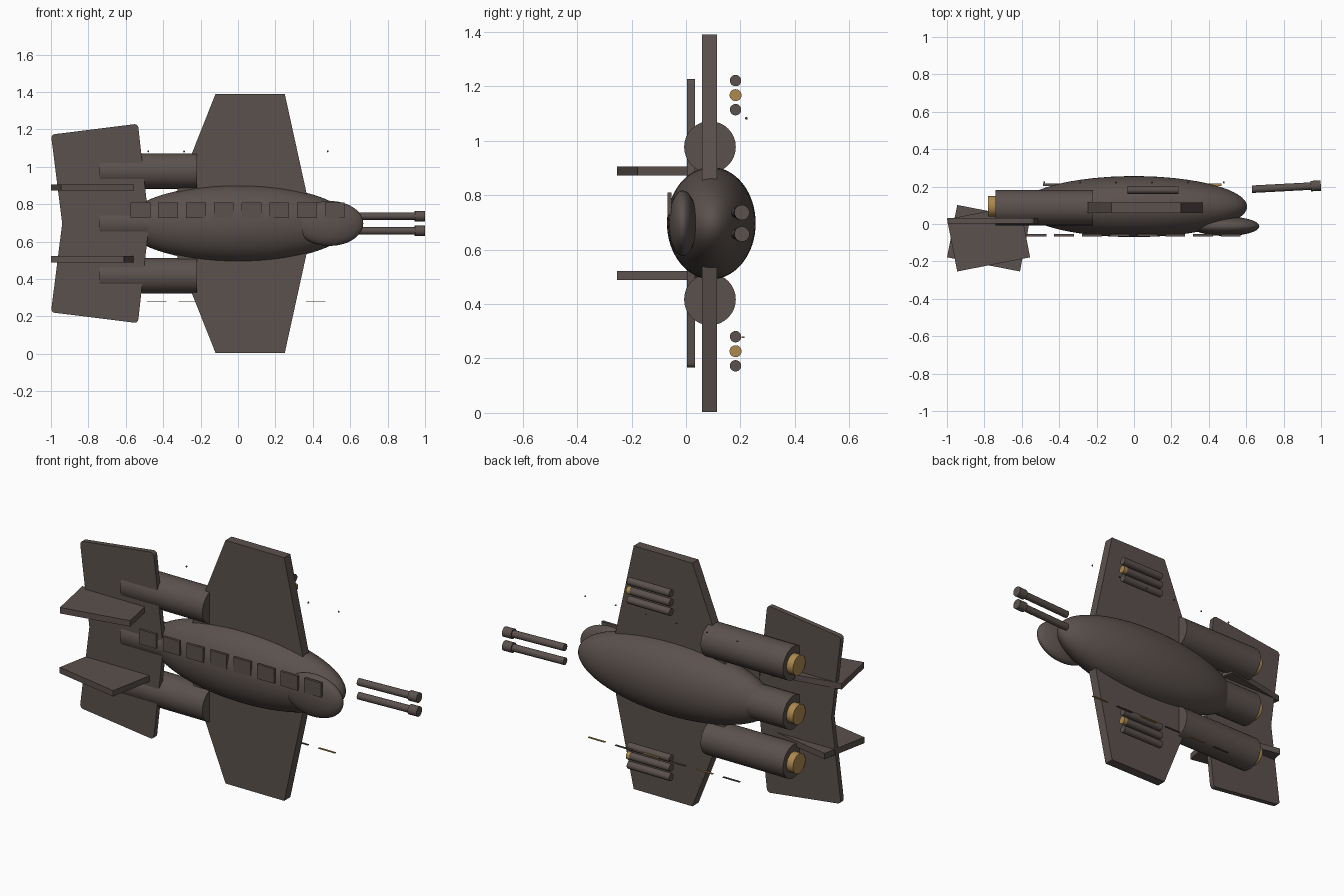
import bpy, bmesh, math
from mathutils import Matrix, Vector

if "Cube" in bpy.data.objects:
    bpy.data.objects.remove(bpy.data.objects["Cube"])


def material(name, rgb):
    m = bpy.data.materials.new(name)
    m.diffuse_color = (*rgb, 1)
    m.use_nodes = True
    m.node_tree.nodes["Principled BSDF"].inputs["Base Color"].default_value = m.diffuse_color
    return m


BROWN = material("dark brown metal", (0.105, 0.083, 0.075))
GOLD = material("brass", (0.42, 0.25, 0.08))


def finish(bm, name, mat, smooth=True):
    bmesh.ops.recalc_face_normals(bm, faces=bm.faces)
    me = bpy.data.meshes.new(name)
    bm.to_mesh(me)
    bm.free()
    me.materials.append(mat)
    ob = bpy.data.objects.new(name, me)
    bpy.context.collection.objects.link(ob)
    if smooth:
        bpy.ops.object.select_all(action='DESELECT')
        ob.select_set(True)
        bpy.context.view_layer.objects.active = ob
        bpy.ops.object.shade_smooth_by_angle(angle=math.radians(35))
    return ob


def box(name, loc, size, mat, rot_z=0):
    bm = bmesh.new()
    m = Matrix.Translation(loc) @ Matrix.Rotation(rot_z, 4, 'Z') @ Matrix.Diagonal((*size, 1))
    bmesh.ops.create_cube(bm, size=1, matrix=m)
    return finish(bm, name, mat, False)


def ellipsoid(name, loc, radii, mat, seg=48):
    bm = bmesh.new()
    m = Matrix.Translation(loc) @ Matrix.Diagonal((*radii, 1)) @ Matrix.Rotation(math.pi / 2, 4, 'Y')
    bmesh.ops.create_uvsphere(bm, u_segments=seg, v_segments=seg // 2, radius=1, matrix=m)
    return finish(bm, name, mat)


def rod(name, a, b, r, mat, seg=32):
    a, b = Vector(a), Vector(b)
    d = b - a
    bm = bmesh.new()
    m = Matrix.Translation((a + b) / 2) @ d.to_track_quat('Z', 'Y').to_matrix().to_4x4()
    bmesh.ops.create_cone(bm, cap_ends=True, segments=seg, radius1=r, radius2=r,
                          depth=d.length, matrix=m)
    return finish(bm, name, mat)


def plate(name, pts, y0, y1, mat, round_corners=0):
    """Outline in x, z extruded from y0 to y1."""
    bm = bmesh.new()
    f = bm.faces.new([bm.verts.new((x, y0, z)) for x, z in pts])
    if round_corners:
        corners = [v for v in bm.verts if abs(v.co.z - ZC) > 0.1]
        bmesh.ops.bevel(bm, geom=corners, offset=round_corners, segments=4,
                        profile=0.5, affect='VERTICES')
    ext = bmesh.ops.extrude_face_region(bm, geom=bm.faces[:])
    for v in ext["geom"]:
        if isinstance(v, bmesh.types.BMVert):
            v.co.y = y1
    return finish(bm, name, mat, False)


YC, ZC = 0.09, 0.697     # axis of the aircraft

# Fuselage and cockpit bulge
ellipsoid("fuselage", (0, YC + 0.003, ZC), (0.605, 0.163, 0.206), BROWN, 64)
ellipsoid("cockpit_canopy", (0.49, -0.012, ZC), (0.18, 0.052, 0.12), BROWN)

# Main wings and tail plates, mirrored about the axis
for side, s in (("upper", 1), ("lower", -1)):
    plate(side + "_wing", [(-0.395, ZC), (-0.12, ZC + s * 0.693),
                           (0.25, ZC + s * 0.693), (0.402, ZC)], 0.059, 0.114, BROWN)
    plate(side + "_tailplane", [(-0.94, ZC), (-1.0, ZC + s * 0.475),
                                (-0.535, ZC + s * 0.533), (-0.475, ZC)],
          0.004, 0.033, BROWN, 0.02)
    # Slanted tail fin
    box(side + "_tail_fin", (-0.7775, -0.076, ZC + s * 0.192), (0.397, 0.285, 0.034),
        BROWN, s * math.radians(11))

# Engines with brass nozzles
for name, dz in (("upper", 0.28), ("middle", 0), ("lower", -0.28)):
    z = ZC + dz
    rod(name + "_engine", (-0.74, YC - 0.002, z), (-0.22, YC - 0.002, z), 0.095, BROWN)
    rod(name + "_nozzle", (-0.78, YC + 0.005, z), (-0.73, YC + 0.005, z), 0.056, GOLD)

# Row of raised window panels
for i in range(8):
    box("window_panel_%d" % (i + 1), (-0.522 + i * 0.1485, -0.061, 0.768),
        (0.106, 0.014, 0.083), BROWN)

# Twin guns
for i, z in enumerate((0.657, 0.736)):
    rod("gun_barrel_%d" % (i + 1), (0.631, 0.186, z), (0.99, 0.205, z), 0.02, BROWN, 20)
    rod("gun_muzzle_%d" % (i + 1), (0.945, 0.2025, z), (0.999, 0.2055, z), 0.028, BROWN, 20)

# Missile racks behind the wings, the middle missile with a brass tip
for side, s in (("upper", 1), ("lower", -1)):
    for i in range(3):
        z = ZC + s * (0.417 + i * 0.0535)
        rod("%s_missile_%d" % (side, i + 1), (-0.035, 0.182, z), (0.232, 0.182, z),
            0.021, BROWN, 20)
        if i == 1:
            rod(side + "_missile_tip", (0.215, 0.182, z), (0.237, 0.182, z), 0.022, GOLD, 20)

# Thin strip markers and small rivets on the back side
for i in range(6):
    box("strip_%d" % (i + 1), (0.415 - i * 0.17, 0.21, 0.278), (0.105, 0.011, 0.004),
        BROWN if i % 2 else GOLD)
    ellipsoid("rivet_%d" % (i + 1), (0.48 - i * 0.192, 0.222, 1.082),
              (0.005, 0.005, 0.005), BROWN, 12)
